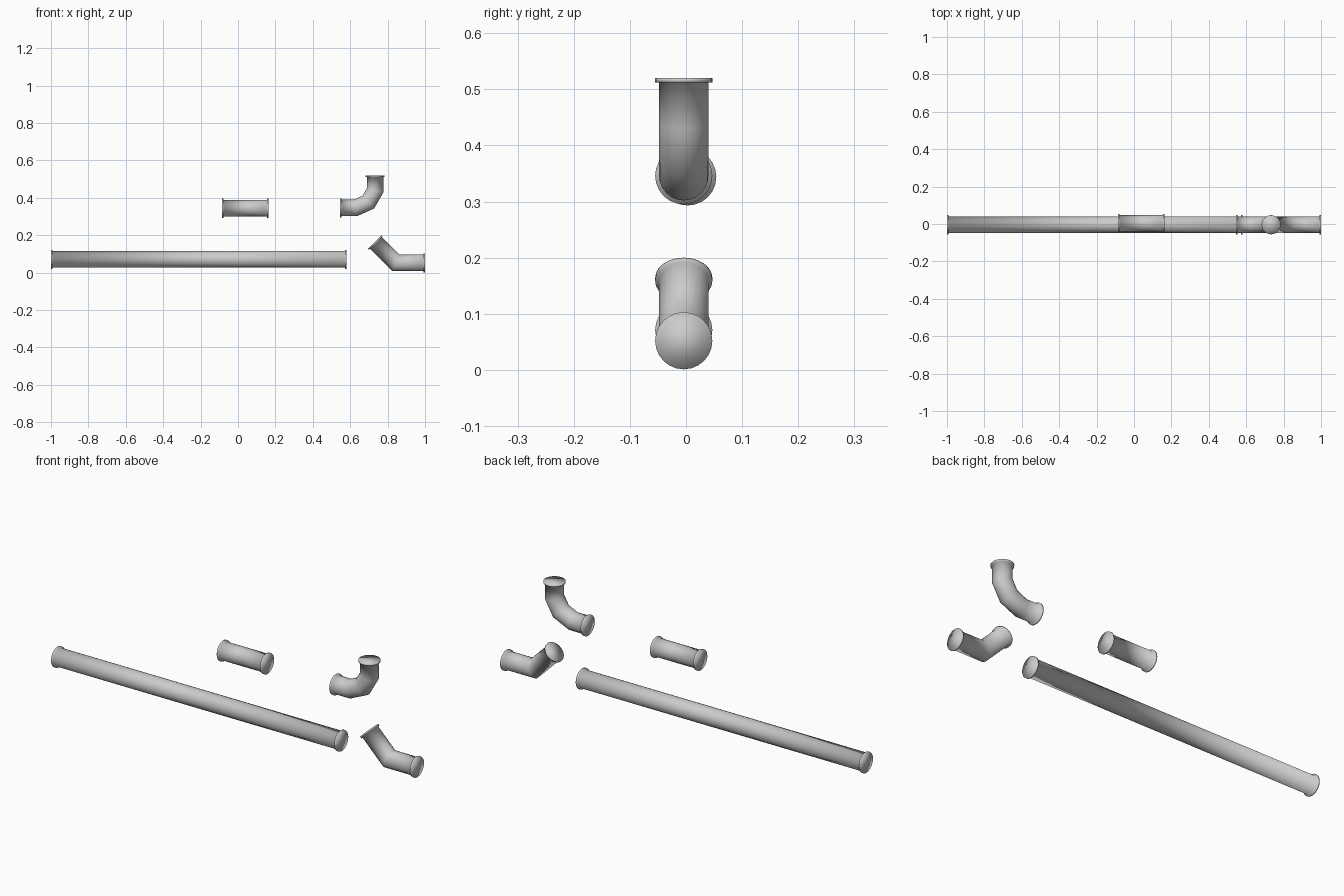
import bpy
import bmesh
import math
from mathutils import Vector

PIPE_R, RIM_R, RIM_T, SIDES = 0.044, 0.051, 0.008, 24

cube = bpy.data.objects.get("Cube")
if cube:
    bpy.data.objects.remove(cube)

grey = bpy.data.materials.new("pipe_grey")
grey.use_nodes = True
colour = (0.6, 0.6, 0.6, 1)
grey.diffuse_color = colour
grey.node_tree.nodes["Principled BSDF"].inputs["Base Color"].default_value = colour


def add_pipe(name, y, path):
    """Capped pipe swept along an x-z path, mitred at bends, rimmed at both ends."""
    pts = [Vector((x, y, z)) for x, z in path]
    dirs = [(b - a).normalized() for a, b in zip(pts, pts[1:])]
    first, last = dirs[0], dirs[-1]

    # Stations along the pipe: centre, axis, radius, mitre stretch
    stations = [(pts[0], first, RIM_R, 1),
                (pts[0] + first * RIM_T, first, RIM_R, 1),
                (pts[0] + first * RIM_T, first, PIPE_R, 1)]
    for p, d0, d1 in zip(pts[1:-1], dirs, dirs[1:]):
        stations.append((p, (d0 + d1).normalized(), PIPE_R,
                         1 / math.cos(d0.angle(d1) / 2)))
    stations += [(pts[-1] - last * RIM_T, last, PIPE_R, 1),
                 (pts[-1] - last * RIM_T, last, RIM_R, 1),
                 (pts[-1], last, RIM_R, 1)]

    bm = bmesh.new()
    side = Vector((0, 1, 0))
    rings = []
    for centre, axis, radius, stretch in stations:
        up = axis.cross(side) * stretch
        angles = [math.tau * i / SIDES for i in range(SIDES)]
        rings.append([bm.verts.new(centre + radius * (side * math.cos(a) + up * math.sin(a)))
                      for a in angles])
    for r0, r1 in zip(rings, rings[1:]):
        for i in range(SIDES):
            j = (i + 1) % SIDES
            bm.faces.new((r0[i], r0[j], r1[j], r1[i]))
    bm.faces.new(rings[0])
    bm.faces.new(rings[-1])
    bmesh.ops.recalc_face_normals(bm, faces=bm.faces[:])
    for f in bm.faces:
        f.smooth = True

    mesh = bpy.data.meshes.new(name)
    bm.to_mesh(mesh)
    bm.free()
    mesh.materials.append(grey)
    bpy.context.collection.objects.link(bpy.data.objects.new(name, mesh))


add_pipe("long_pipe", -0.004, [(-1, 0.071), (0.58, 0.071)])
add_pipe("short_pipe", 0.003, [(-0.085, 0.344), (0.163, 0.344)])
add_pipe("right_angle_elbow", -0.004,
         [(0.545, 0.346), (0.628, 0.346), (0.697, 0.377), (0.733, 0.44), (0.733, 0.52)])
add_pipe("shallow_elbow", -0.004, [(0.732, 0.164), (0.844, 0.052), (1, 0.052)])
